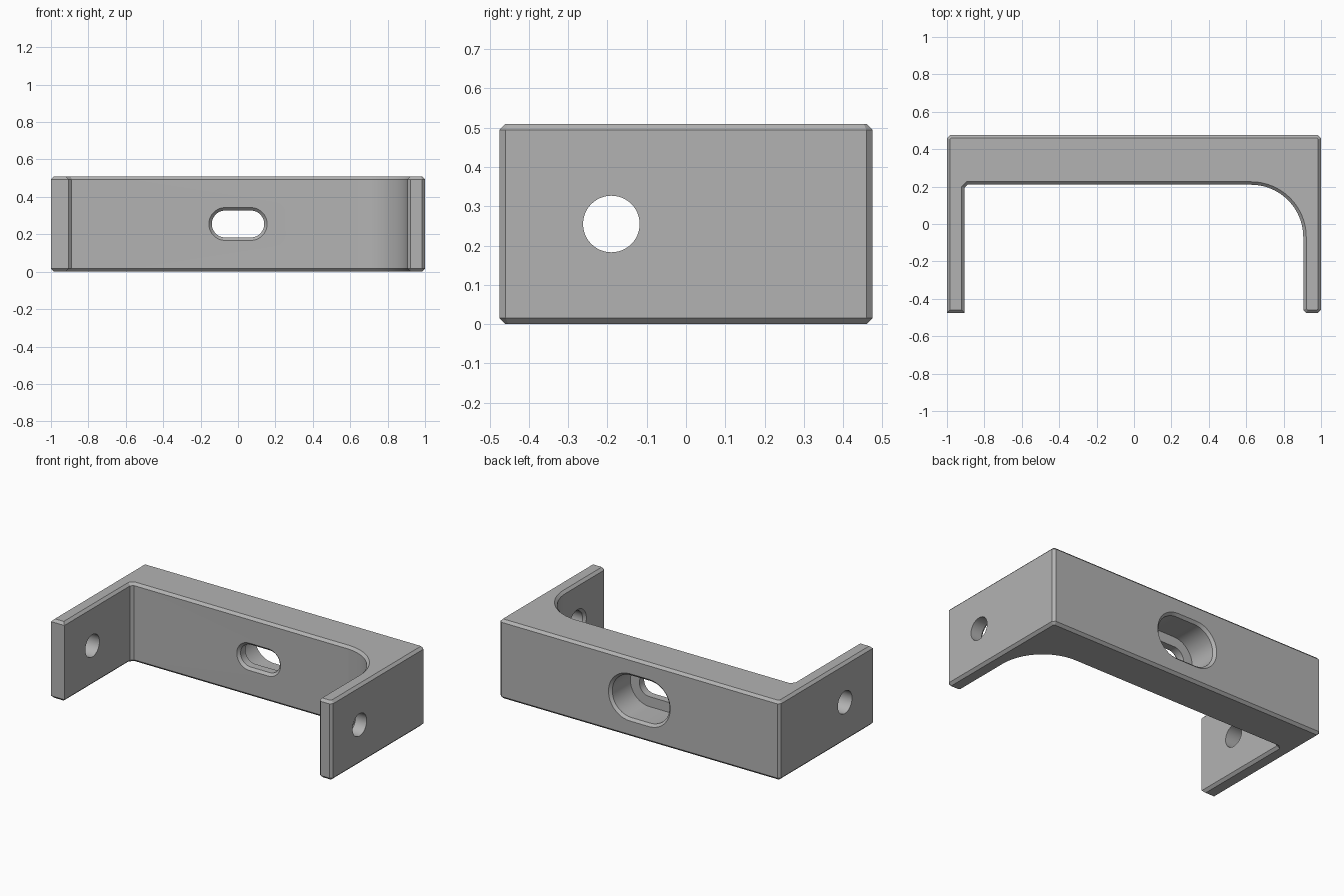
import bpy, bmesh, math
from mathutils import Matrix

if "Cube" in bpy.data.objects:
    bpy.data.objects.remove(bpy.data.objects["Cube"])

C = 0.016          # edge chamfer
H = 0.51           # bracket height
MID = H / 2
Y = 0.475          # half depth
WALL = 0.21        # inner face of the back wall
ARM = 0.905        # inner face of the arms
R = 0.28           # large inner fillet

grey = bpy.data.materials.new("grey")
grey.diffuse_color = (0.45, 0.45, 0.45, 1)
grey.use_nodes = True
grey.node_tree.nodes["Principled BSDF"].inputs["Base Color"].default_value = grey.diffuse_color


def to_object(bm, name):
    bmesh.ops.recalc_face_normals(bm, faces=bm.faces[:])
    mesh = bpy.data.meshes.new(name)
    bm.to_mesh(mesh)
    bm.free()
    mesh.materials.append(grey)
    obj = bpy.data.objects.new(name, mesh)
    bpy.context.collection.objects.link(obj)
    return obj


def slot_cutter(name, rings, half, matrix):
    """Loft of stadium sections along local z; rings are (z, radius)."""
    bm = bmesh.new()
    n = 24
    loops = []
    for z, r in rings:
        pts = []
        for side in (1, -1):
            # a round hole has no straight part, so skip its repeated points
            for i in range(n + 1 if half else n):
                a = math.pi * i / n - math.pi / 2
                pts.append((side * (half + r * math.cos(a)), side * r * math.sin(a), z))
        loops.append([bm.verts.new(p) for p in pts])
    for a, b in zip(loops, loops[1:]):
        for i in range(len(a)):
            j = (i + 1) % len(a)
            bm.faces.new((a[i], a[j], b[j], b[i]))
    bm.faces.new(loops[0])
    bm.faces.new(loops[-1])
    bm.transform(matrix)
    obj = to_object(bm, name)
    obj.hide_render = True
    return obj


# U-shaped outline, counter-clockwise from the left arm's front end
outline = [(-1, -Y), (-ARM, -Y), (-ARM, WALL - C), (-ARM + C, WALL)]
for i in range(25):
    a = math.pi / 2 * (1 - i / 24)
    outline.append((ARM - R + R * math.cos(a), WALL - R + R * math.sin(a)))
outline += [(ARM, -Y + C), (ARM + C, -Y), (1 - C, -Y), (1, -Y + C),
            (1, Y - C), (1 - C, Y), (-1 + C, Y), (-1, Y - C)]

# Bracket body with chamfered top and bottom rims
bm = bmesh.new()
base = bm.faces.new([bm.verts.new((x, y, 0)) for x, y in outline])
ext = bmesh.ops.extrude_face_region(bm, geom=[base])
bmesh.ops.translate(bm, vec=(0, 0, H),
                    verts=[v for v in ext["geom"] if isinstance(v, bmesh.types.BMVert)])
bmesh.ops.recalc_face_normals(bm, faces=bm.faces[:])
rims = [e for e in bm.edges if abs(e.verts[0].co.z - e.verts[1].co.z) < 1e-5]
bmesh.ops.bevel(bm, geom=rims, offset=C, offset_type='OFFSET', segments=1,
                profile=0.5, affect='EDGES')
bracket = to_object(bm, "bracket")

# Stepped slot through the back wall (local z points along +y)
along_y = Matrix.Translation((0, 0, MID)) @ Matrix.Rotation(-math.pi / 2, 4, 'X')
step = Y - 0.20
slot = slot_cutter("slot_cutter", [
    (WALL - 0.02, 0.072 + C + 0.02), (WALL + C, 0.072), (step, 0.072),
    (step, 0.136), (Y - C, 0.136), (Y + 0.02, 0.136 + C + 0.02)], 0.068, along_y)

# Round holes through the arms (local z points along +x)
along_x = Matrix.Translation((0, -0.19, MID)) @ Matrix.Rotation(math.pi / 2, 4, 'Y')
left_hole = slot_cutter("left_hole_cutter", [(-1.1, 0.072), (-0.8, 0.072)], 0, along_x)
right_hole = slot_cutter("right_hole_cutter", [
    (ARM - 0.02, 0.072 + C + 0.02), (ARM + C, 0.072), (1.1, 0.072)], 0, along_x)

# Apply the cuts
for cutter in (slot, left_hole, right_hole):
    mod = bracket.modifiers.new(cutter.name, 'BOOLEAN')
    mod.operation = 'DIFFERENCE'
    mod.solver = 'EXACT'
    mod.object = cutter
bpy.context.view_layer.objects.active = bracket
bracket.select_set(True)
for mod in list(bracket.modifiers):
    bpy.ops.object.modifier_apply(modifier=mod.name)
for cutter in (slot, left_hole, right_hole):
    bpy.data.objects.remove(cutter)

# Smooth fillet and holes, crisp chamfers
bpy.ops.object.shade_smooth_by_angle(angle=math.radians(30))
